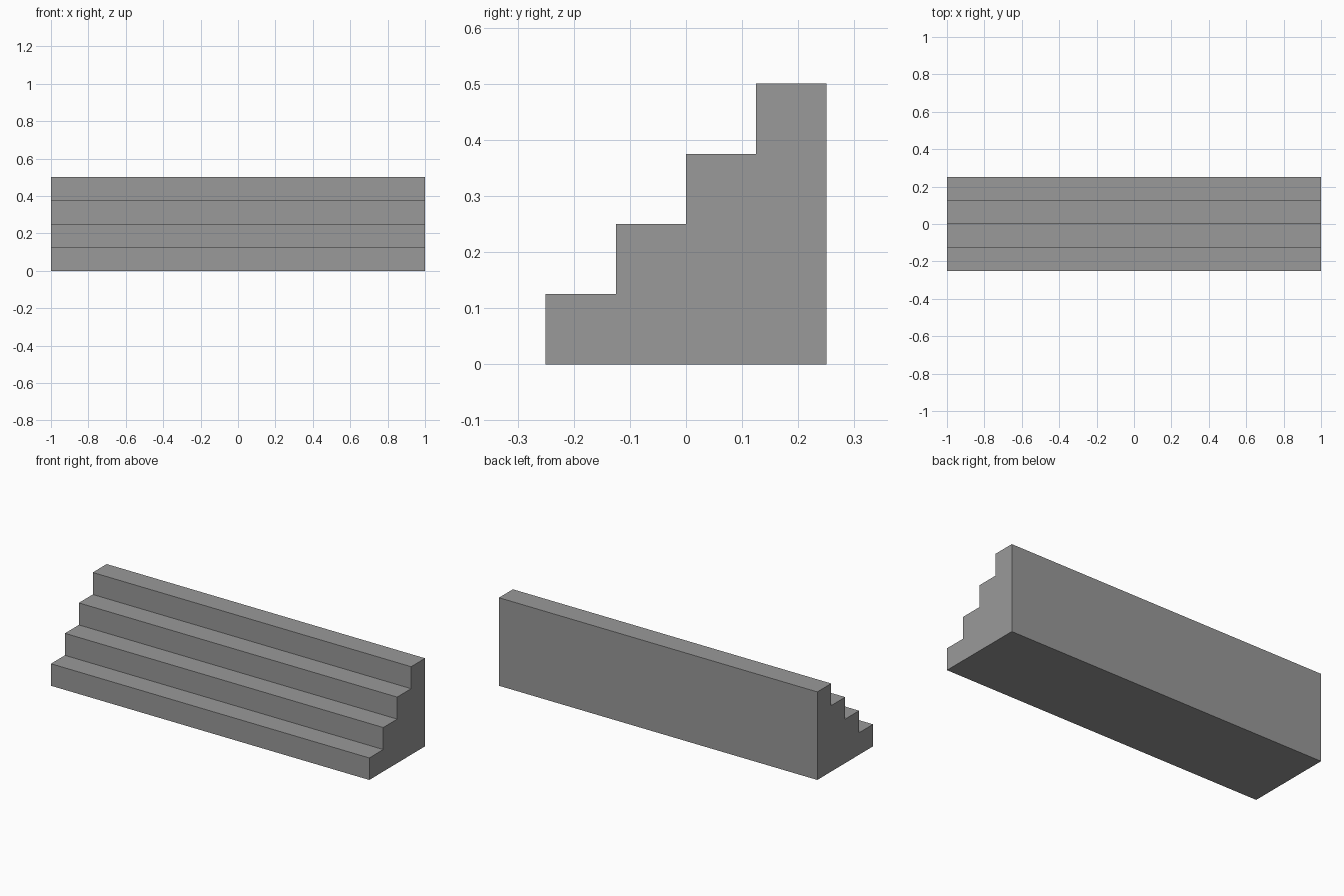
import bpy
import bmesh
from mathutils import Vector

cube = bpy.data.objects.get("Cube")
if cube:
    bpy.data.objects.remove(cube, do_unlink=True)

STEPS = 4
WIDTH, DEPTH, HEIGHT = 2.0, 0.5, 0.5
run, rise = DEPTH / STEPS, HEIGHT / STEPS

# Single stone-grey material
grey = bpy.data.materials.new("stone grey")
grey.use_nodes = True
colour = (0.32, 0.32, 0.32, 1.0)
grey.diffuse_color = colour
grey.node_tree.nodes["Principled BSDF"].inputs["Base Color"].default_value = colour

# Side profile: a riser and a tread per step, closed by the back and base
profile = []
for i in range(STEPS):
    y = -DEPTH / 2 + i * run
    profile += [(y, i * rise), (y, (i + 1) * rise)]
profile += [(DEPTH / 2, HEIGHT), (DEPTH / 2, 0)]

# Extrude the profile across the full width
bm = bmesh.new()
side = bm.faces.new([bm.verts.new((-WIDTH / 2, y, z)) for y, z in profile])
result = bmesh.ops.extrude_face_region(bm, geom=[side], use_keep_orig=True)
moved = [v for v in result["geom"] if isinstance(v, bmesh.types.BMVert)]
bmesh.ops.translate(bm, verts=moved, vec=Vector((WIDTH, 0, 0)))
bmesh.ops.recalc_face_normals(bm, faces=bm.faces)

mesh = bpy.data.meshes.new("staircase")
bm.to_mesh(mesh)
bm.free()
mesh.materials.append(grey)
staircase = bpy.data.objects.new("staircase", mesh)
bpy.context.collection.objects.link(staircase)
